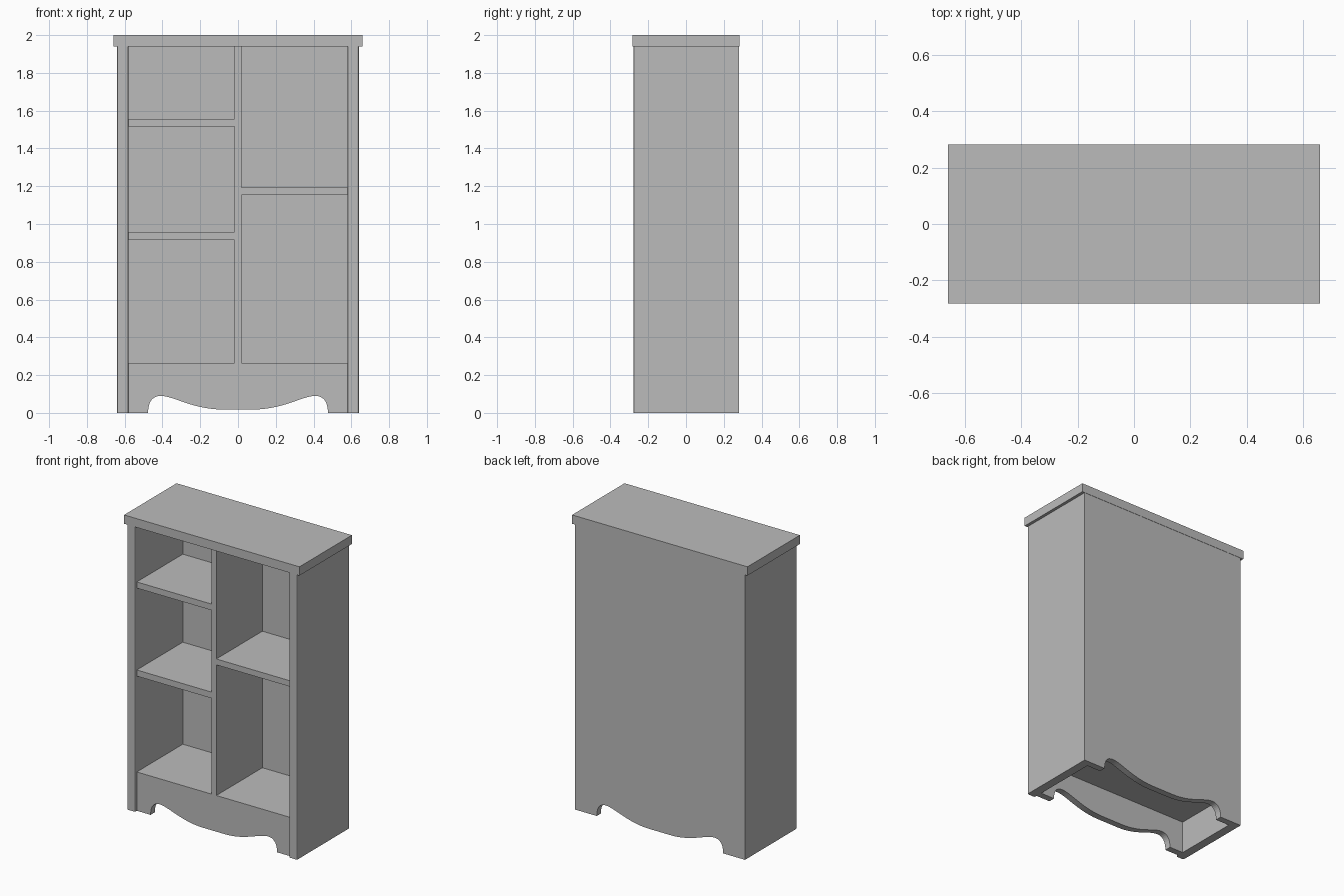
import bpy, bmesh
from mathutils import Vector
from mathutils.geometry import interpolate_bezier

if "Cube" in bpy.data.objects:
    bpy.data.objects.remove(bpy.data.objects["Cube"])

grey = bpy.data.materials.new("plain_grey")
grey.diffuse_color = (0.5, 0.5, 0.5, 1)
grey.use_nodes = True
grey.node_tree.nodes["Principled BSDF"].inputs["Base Color"].default_value = grey.diffuse_color

FRONT, BACK = -0.26, 0.28      # front of shelves, rear of cabinet
INNER_BACK = 0.235             # inside face of the back panel
INNER = 0.58                   # inside half width


def prism(name, points, axis, start, end):
    """Extrude a closed 2D outline along y (points are x, z) or z (points are x, y)."""
    bm = bmesh.new()
    if axis == 'Y':
        verts = [bm.verts.new((a, start, b)) for a, b in points]
        move = (0, end - start, 0)
    else:
        verts = [bm.verts.new((a, b, start)) for a, b in points]
        move = (0, 0, end - start)
    face = bm.faces.new(verts)
    new = bmesh.ops.extrude_face_region(bm, geom=[face])["geom"]
    bmesh.ops.translate(bm, vec=move, verts=[v for v in new if isinstance(v, bmesh.types.BMVert)])
    bmesh.ops.recalc_face_normals(bm, faces=bm.faces)
    mesh = bpy.data.meshes.new(name)
    bm.to_mesh(mesh)
    bm.free()
    mesh.materials.append(grey)
    obj = bpy.data.objects.new(name, mesh)
    bpy.context.collection.objects.link(obj)
    return obj


def box(name, x0, x1, y0, y1, z0, z1):
    return prism(name, [(x0, y0), (x1, y0), (x1, y1), (x0, y1)], 'Z', z0, z1)


# scalloped cut-out of the skirt, left half then mirrored
def bez(a, b, c, d, n):
    return [tuple(p) for p in interpolate_bezier(Vector(a), Vector(b), Vector(c), Vector(d), n)]


half = bez((-0.476, 0), (-0.476, 0.055), (-0.455, 0.09), (-0.41, 0.09), 10)
half += bez((-0.41, 0.09), (-0.34, 0.09), (-0.24, 0.018), (-0.08, 0.018), 16)[1:]
scallop = half + [(-x, z) for x, z in reversed(half)]


def scalloped_panel(name, y0, y1, top):
    outline = [(-INNER, top), (-INNER, 0)] + scallop + [(INNER, 0), (INNER, top)]
    return prism(name, outline, 'Y', y0, y1)


scalloped_panel("front_skirt", FRONT, -0.215, 0.22)
scalloped_panel("back_panel", INNER_BACK, BACK, 1.94)

# side panels with softened front edges
c = 0.009
for name, s in (("left_side", -1), ("right_side", 1)):
    y = -0.279
    outline = [(0.64, BACK), (INNER, BACK), (INNER, y + c), (INNER + 0.3 * c, y + 0.3 * c),
               (INNER + c, y), (0.64 - c, y), (0.64 - 0.3 * c, y + 0.3 * c), (0.64, y + c)]
    prism(name, [(s * a, b) for a, b in outline], 'Z', 0, 1.94)

# top board, bottom board and centre divider
box("top_board", -0.66, 0.66, -0.282, 0.282, 1.94, 2.0)
box("bottom_shelf", -INNER, INNER, FRONT, INNER_BACK, 0.22, 0.264)
box("centre_divider", -0.019, 0.019, FRONT, INNER_BACK, 0.264, 1.94)

# shelves: two on the left, one on the right
for name, x0, x1, z0, z1 in (("left_upper_shelf", -INNER, -0.019, 1.515, 1.557),
                             ("left_lower_shelf", -INNER, -0.019, 0.916, 0.958),
                             ("right_shelf", 0.019, INNER, 1.153, 1.193)):
    box(name, x0, x1, FRONT, INNER_BACK, z0, z1)
